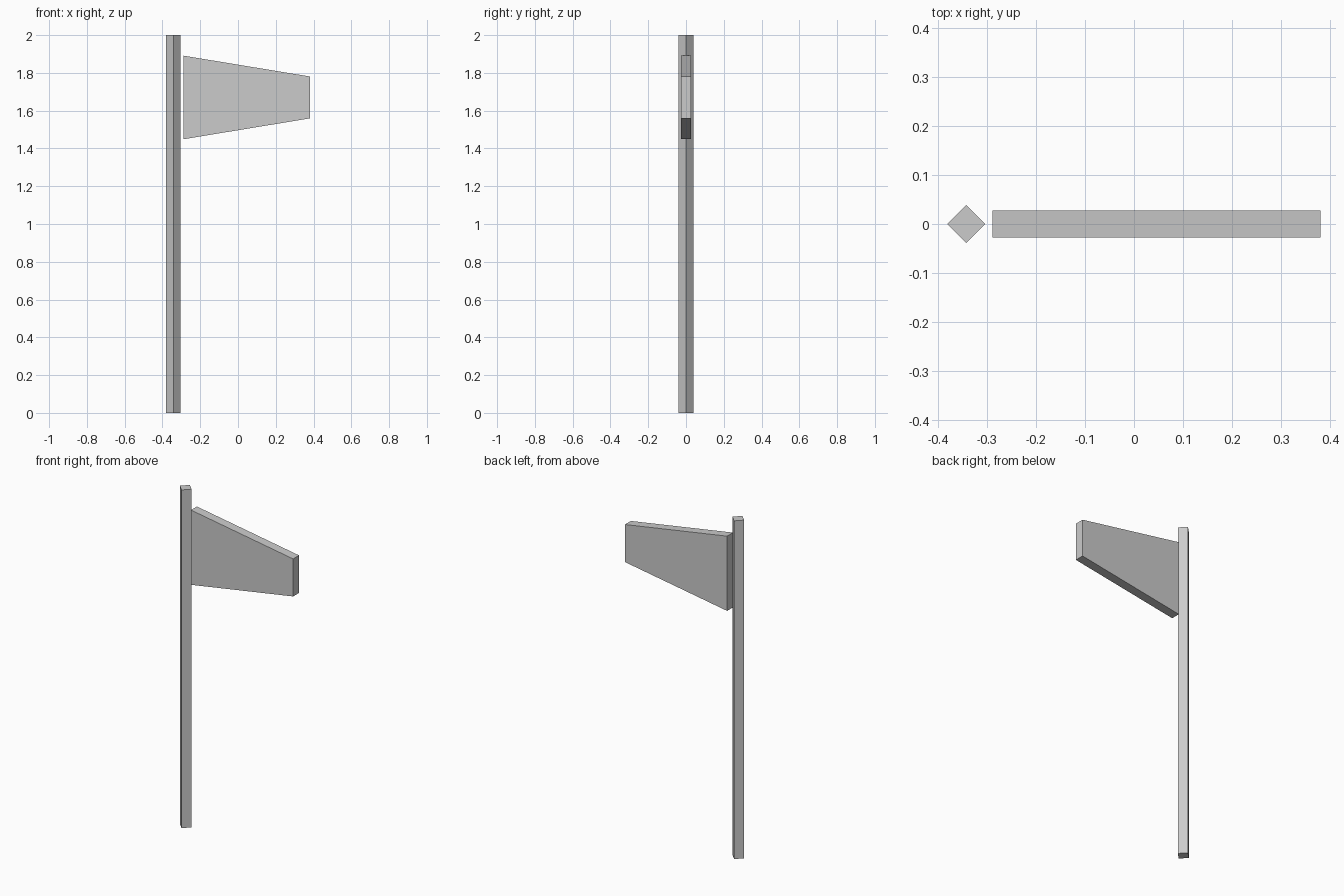
import bpy, bmesh
from mathutils import Vector

if "Cube" in bpy.data.objects:
    bpy.data.objects.remove(bpy.data.objects["Cube"])


def prism(name, profile, direction):
    """Extrude a closed planar profile along a direction into a solid."""
    bm = bmesh.new()
    face = bm.faces.new([bm.verts.new(p) for p in profile])
    ext = bmesh.ops.extrude_face_region(bm, geom=[face], use_keep_orig=True)
    moved = [g for g in ext["geom"] if isinstance(g, bmesh.types.BMVert)]
    bmesh.ops.translate(bm, verts=moved, vec=Vector(direction))
    bmesh.ops.recalc_face_normals(bm, faces=bm.faces)
    mesh = bpy.data.meshes.new(name)
    bm.to_mesh(mesh)
    bm.free()
    obj = bpy.data.objects.new(name, mesh)
    bpy.context.collection.objects.link(obj)
    return obj


# Square pole turned 45 degrees
PX, R = -0.342, 0.0385
prism("pole", [(PX - R, 0, 0), (PX, -R, 0), (PX + R, 0, 0), (PX, R, 0)], (0, 0, 2))

# Tapered flag panel, standing just clear of the pole
T, ZC = 0.0275, 1.67
X0, X1, H0, H1 = -0.288, 0.38, 0.221, 0.111
prism("flag", [(X0, -T, ZC - H0), (X1, -T, ZC - H1),
               (X1, -T, ZC + H1), (X0, -T, ZC + H0)], (0, 2 * T, 0))
